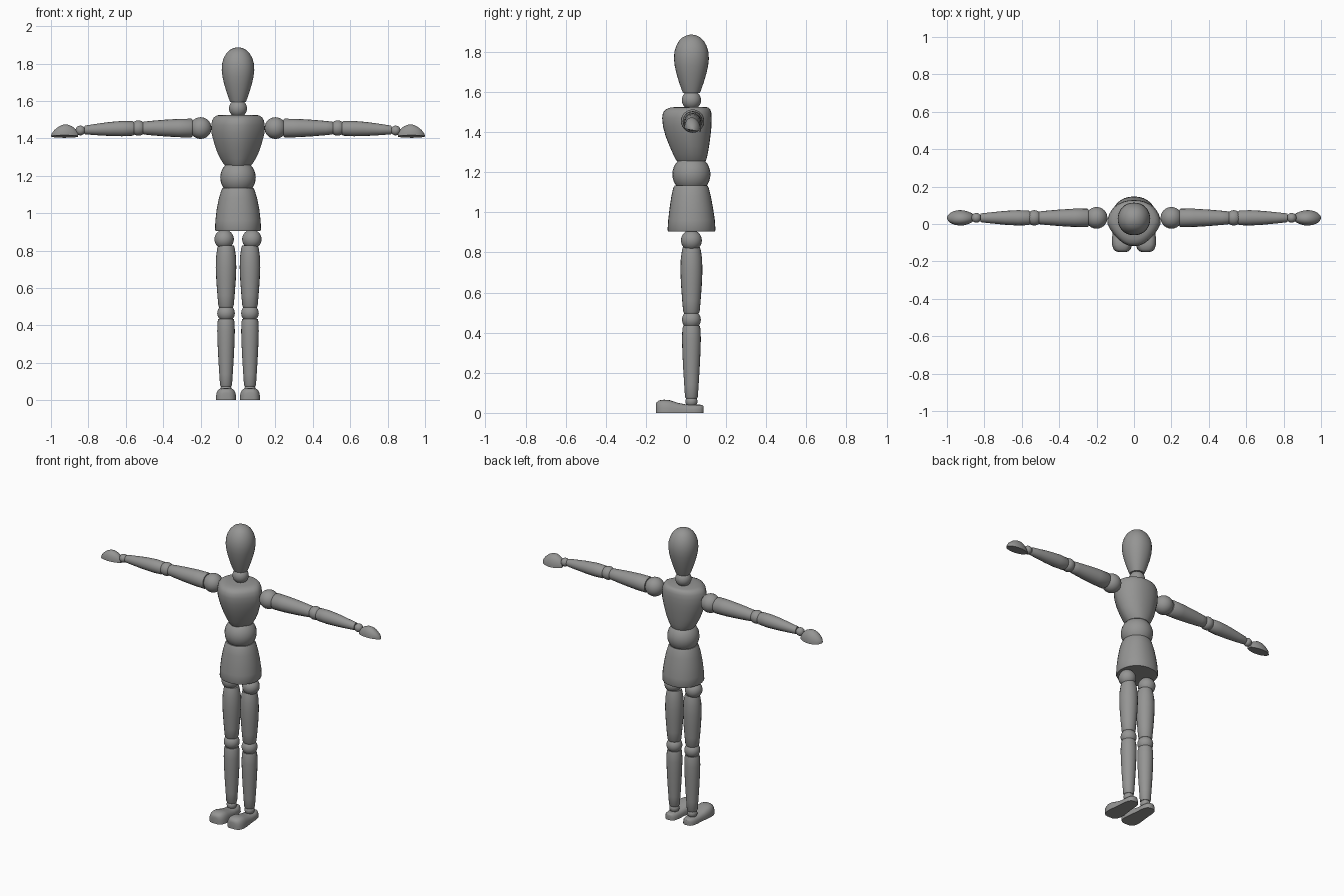
import bpy, bmesh, math
from mathutils import Vector, Matrix

if "Cube" in bpy.data.objects:
    bpy.data.objects.remove(bpy.data.objects["Cube"])

YC = 0.027   # depth of the body's centre line
ARM_Y = 0.033
LEG_X = 0.064

grey = bpy.data.materials.new("mannequin_grey")
grey.diffuse_color = (0.3, 0.3, 0.295, 1)
grey.use_nodes = True
grey.node_tree.nodes["Principled BSDF"].inputs["Base Color"].default_value = grey.diffuse_color


def finish(name, bm, mirror=False):
    """Turn a bmesh into a smooth grey object, optionally mirrored in x."""
    bmesh.ops.recalc_face_normals(bm, faces=bm.faces)
    mesh = bpy.data.meshes.new(name)
    bm.to_mesh(mesh)
    bm.free()
    mesh.materials.append(grey)
    ob = bpy.data.objects.new(name, mesh)
    bpy.context.collection.objects.link(ob)
    bpy.ops.object.select_all(action='DESELECT')
    ob.select_set(True)
    bpy.context.view_layer.objects.active = ob
    bpy.ops.object.shade_smooth_by_angle(angle=math.radians(42))
    if mirror:
        ob.modifiers.new("mirror", 'MIRROR')
    return ob


def loft(name, rings, mirror=False):
    """Skin a list of closed rings and cap both ends."""
    bm = bmesh.new()
    loops = [[bm.verts.new(p) for p in ring] for ring in rings]
    n = len(loops[0])
    for a, b in zip(loops, loops[1:]):
        for i in range(n):
            j = (i + 1) % n
            bm.faces.new((a[i], a[j], b[j], b[i]))
    bm.faces.new(loops[0])
    bm.faces.new(loops[-1])
    return finish(name, bm, mirror)


def ball(name, centre, r, mirror=False):
    bm = bmesh.new()
    bmesh.ops.create_uvsphere(bm, u_segments=24, v_segments=16, radius=r,
                              matrix=Matrix.Translation(centre))
    return finish(name, bm, mirror)


def angles(n):
    return [2 * math.pi * i / n for i in range(n)]


def power(v, e):
    return math.copysign(abs(v) ** e, v)


def body_ring(z, rx, front, back, taper=0.0, n=32):
    """Horizontal oval; taper narrows it towards the front."""
    cy, ry = (front + back) / 2, (back - front) / 2
    ring = []
    for a in angles(n):
        s = math.sin(a)
        x = rx * power(math.cos(a), 0.9) * (1 + taper * min(s, 0))
        ring.append(Vector((x, cy + ry * s, z)))
    return ring


def leg_ring(z, r, n=20):
    return [Vector((LEG_X + r * math.cos(a), YC + r * math.sin(a), z))
            for a in angles(n)]


def arm_ring(x, z, r, n=16):
    return [Vector((x, ARM_Y + r * math.cos(a), z + r * math.sin(a)))
            for a in angles(n)]


def dome(w, h, e, n=14):
    """Flat-bottomed arch as (across, up) pairs."""
    return [(w * power(math.cos(math.pi * i / n), e),
             h * max(math.sin(math.pi * i / n), 0) ** e) for i in range(n + 1)]


# head: egg standing on its narrow flat end
head = [(1.595, .042), (1.615, .050), (1.65, .062), (1.69, .074), (1.73, .083),
        (1.765, .087), (1.80, .085), (1.83, .076), (1.855, .062), (1.872, .045),
        (1.882, .025), (1.886, .008)]
loft("head", [body_ring(z, r, YC - r, YC + r) for z, r in head])
ball("neck", (0, YC, 1.56), 0.048)

# chest: tapered block with rounded shoulders
chest = [(1.255, .070, -.045, .098), (1.265, .078, -.052, .102),
         (1.29, .094, -.064, .108), (1.33, .113, -.082, .115),
         (1.38, .129, -.102, .122), (1.43, .142, -.115, .127),
         (1.47, .143, -.119, .128), (1.497, .138, -.115, .126),
         (1.513, .128, -.102, .121), (1.522, .113, -.080, .113),
         (1.526, .095, -.050, .100)]
loft("chest", [body_ring(z, rx, f, b, 0.3) for z, rx, f, b in chest])

ball("waist", (0, YC, 1.19), 0.095)

# pelvis: flared skirt-like block with a flat underside
pelvis = [(.905, .119, -.089, .144), (.912, .123, -.092, .147),
          (.96, .121, -.089, .144), (1.02, .114, -.082, .135),
          (1.08, .102, -.073, .124), (1.12, .090, -.064, .114),
          (1.135, .082, -.056, .107)]
loft("pelvis", [body_ring(z, rx, f, b) for z, rx, f, b in pelvis])

# legs
ball("hip_joint", (0.074, YC, 0.86), 0.052, True)
thigh = [(.496, .036), (.505, .041), (.56, .046), (.64, .052), (.71, .055),
         (.77, .053), (.81, .047), (.828, .042)]
loft("thigh", [leg_ring(z, r) for z, r in thigh], True)
ball("knee_joint", (LEG_X, YC, 0.465), 0.047, True)
shin = [(.073, .028), (.08, .032), (.14, .036), (.22, .041), (.30, .045),
        (.37, .047), (.42, .045), (.435, .041)]
loft("shin", [leg_ring(z, r) for z, r in shin], True)
ball("ankle_joint", (LEG_X, YC, 0.057), 0.030, True)

# feet: (y, half width, height)
foot = [(-.150, .020, .042), (-.146, .033, .053), (-.135, .046, .062),
        (-.11, .054, .066), (-.08, .054, .063), (-.04, .049, .050),
        (0, .044, .042), (.04, .042, .041), (.07, .035, .041),
        (.083, .024, .038), (.088, .012, .034)]
loft("foot", [[Vector((LEG_X + u, y, v)) for u, v in dome(w, h, 0.65)]
              for y, w, h in foot], True)

# arms: (x, centre height, radius)
ball("shoulder_joint", (0.2, ARM_Y, 1.455), 0.058, True)
upper = [(.244, 1.455, .045), (.25, 1.455, .050), (.32, 1.455, .049),
         (.40, 1.455, .044), (.47, 1.455, .038), (.505, 1.455, .034),
         (.51, 1.455, .030)]
loft("upper_arm", [arm_ring(*s) for s in upper], True)
ball("elbow_joint", (0.533, ARM_Y, 1.455), 0.041, True)
fore = [(.556, 1.453, .034), (.564, 1.453, .039), (.62, 1.452, .041),
        (.69, 1.450, .037), (.76, 1.447, .030), (.815, 1.445, .024),
        (.822, 1.445, .021)]
loft("forearm", [arm_ring(*s) for s in fore], True)
ball("wrist_joint", (0.843, ARM_Y, 1.442), 0.026, True)

# hands: (x, half width, height), flat palm tipped slightly forward
hand = [(.856, .016, .024), (.868, .025, .038), (.885, .033, .053),
        (.91, .040, .063), (.935, .041, .063), (.96, .037, .052),
        (.982, .027, .034), (.994, .015, .018), (1.0, .004, .006)]
loft("hand", [[Vector((x, ARM_Y + u, 1.410 + v - 0.17 * u))
               for u, v in dome(w, h, 0.95)] for x, w, h in hand], True)
